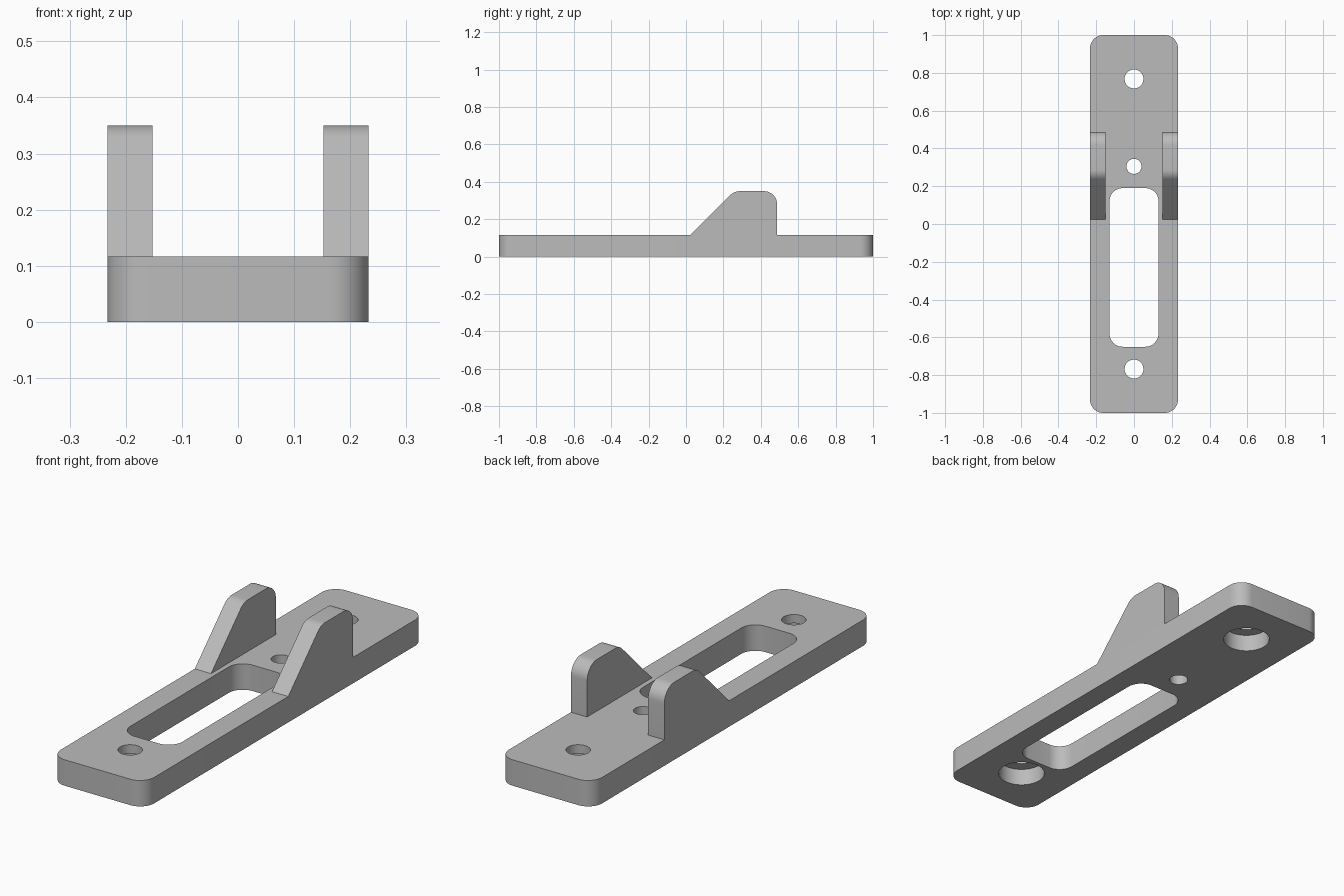
import bpy
import bmesh
import math
from mathutils import Vector

if "Cube" in bpy.data.objects:
    bpy.data.objects.remove(bpy.data.objects["Cube"], do_unlink=True)

HALF_WIDTH = 0.233
THICK = 0.117
LUG_TOP = 0.35
FILLET = 0.07

grey = bpy.data.materials.new("plain grey")
grey.use_nodes = True
colour = (0.5, 0.5, 0.5, 1)
grey.diffuse_color = colour
grey.node_tree.nodes["Principled BSDF"].inputs["Base Color"].default_value = colour


def round_corners(corners, steps=10):
    """Outline from (x, y, radius) corners, each replaced by a tangent arc."""
    outline = []
    for i, (x, y, radius) in enumerate(corners):
        p = Vector((x, y))
        if radius == 0:
            outline.append(p)
            continue
        a = (Vector(corners[i - 1][:2]) - p).normalized()
        b = (Vector(corners[(i + 1) % len(corners)][:2]) - p).normalized()
        half = a.angle(b) / 2
        centre = p + (a + b).normalized() * radius / math.sin(half)
        start = p + a * radius / math.tan(half) - centre
        end = p + b * radius / math.tan(half) - centre
        sweep = math.pi - 2 * half
        for k in range(steps + 1):
            t = k / steps
            outline.append(centre + (start * math.sin((1 - t) * sweep)
                                     + end * math.sin(t * sweep)) / math.sin(sweep))
    return outline


def prism(name, outline, low, high, place):
    """Extrude an outline between two levels; place maps (u, v, level) to 3D."""
    bm = bmesh.new()
    face = bm.faces.new([bm.verts.new(place(u, v, low)) for u, v in outline])
    moved = bmesh.ops.extrude_face_region(bm, geom=[face])["geom"]
    shift = Vector(place(0, 0, high)) - Vector(place(0, 0, low))
    bmesh.ops.translate(bm, vec=shift,
                        verts=[g for g in moved if isinstance(g, bmesh.types.BMVert)])
    bmesh.ops.recalc_face_normals(bm, faces=bm.faces)
    mesh = bpy.data.meshes.new(name)
    bm.to_mesh(mesh)
    bm.free()
    mesh.materials.append(grey)
    obj = bpy.data.objects.new(name, mesh)
    bpy.context.collection.objects.link(obj)
    return obj


def activate(obj):
    bpy.ops.object.select_all(action="DESELECT")
    obj.select_set(True)
    bpy.context.view_layer.objects.active = obj


def upright(u, v, level):
    return (u, v, level)


def sideways(u, v, level):
    return (level, u, v)


def rounded_box(name, half, y0, y1, low, high):
    corners = [(-half, y0, FILLET), (half, y0, FILLET),
               (half, y1, FILLET), (-half, y1, FILLET)]
    return prism(name, round_corners(corners), low, high, upright)


def round_cutter(name, y, radius, low, high, sides=48):
    circle = [(radius * math.cos(math.tau * i / sides),
               y + radius * math.sin(math.tau * i / sides)) for i in range(sides)]
    return prism(name, circle, low, high, upright)


# Base plate and its cutters: slot, pivot hole, counterbored screw holes
plate = rounded_box("base_plate", HALF_WIDTH, -1, 1, 0, THICK)
cutters = [rounded_box("slot_cutter", 0.13, -0.65, 0.19, -0.1, 0.3),
           round_cutter("small_hole_cutter", 0.305, 0.04, -0.1, 0.3)]
for y in (-0.768, 0.768):
    cutters.append(round_cutter("screw_hole_cutter", y, 0.05, -0.1, 0.3))
    cutters.append(round_cutter("counterbore_cutter", y, 0.1, -0.1, 0.078))

activate(plate)
for cutter in cutters:
    cutter.hide_render = True
    cut = plate.modifiers.new(cutter.name, "BOOLEAN")
    cut.operation = "DIFFERENCE"
    cut.solver = "EXACT"
    cut.object = cutter
    bpy.ops.object.modifier_apply(modifier=cut.name)
    bpy.data.objects.remove(cutter, do_unlink=True)

# Pair of ramped lugs flush with the plate sides
rise = LUG_TOP - THICK
lug_profile = round_corners([(0.025, THICK, 0), (0.487, THICK, 0),
                             (0.487, LUG_TOP, FILLET),
                             (0.025 + rise, LUG_TOP, FILLET)])
parts = [plate]
for side, sign in (("left", 1), ("right", -1)):
    parts.append(prism(side + "_lug", lug_profile,
                       sign * 0.152, sign * HALF_WIDTH, sideways))

for part in parts:
    activate(part)
    bpy.ops.object.shade_smooth_by_angle(angle=math.radians(30))
